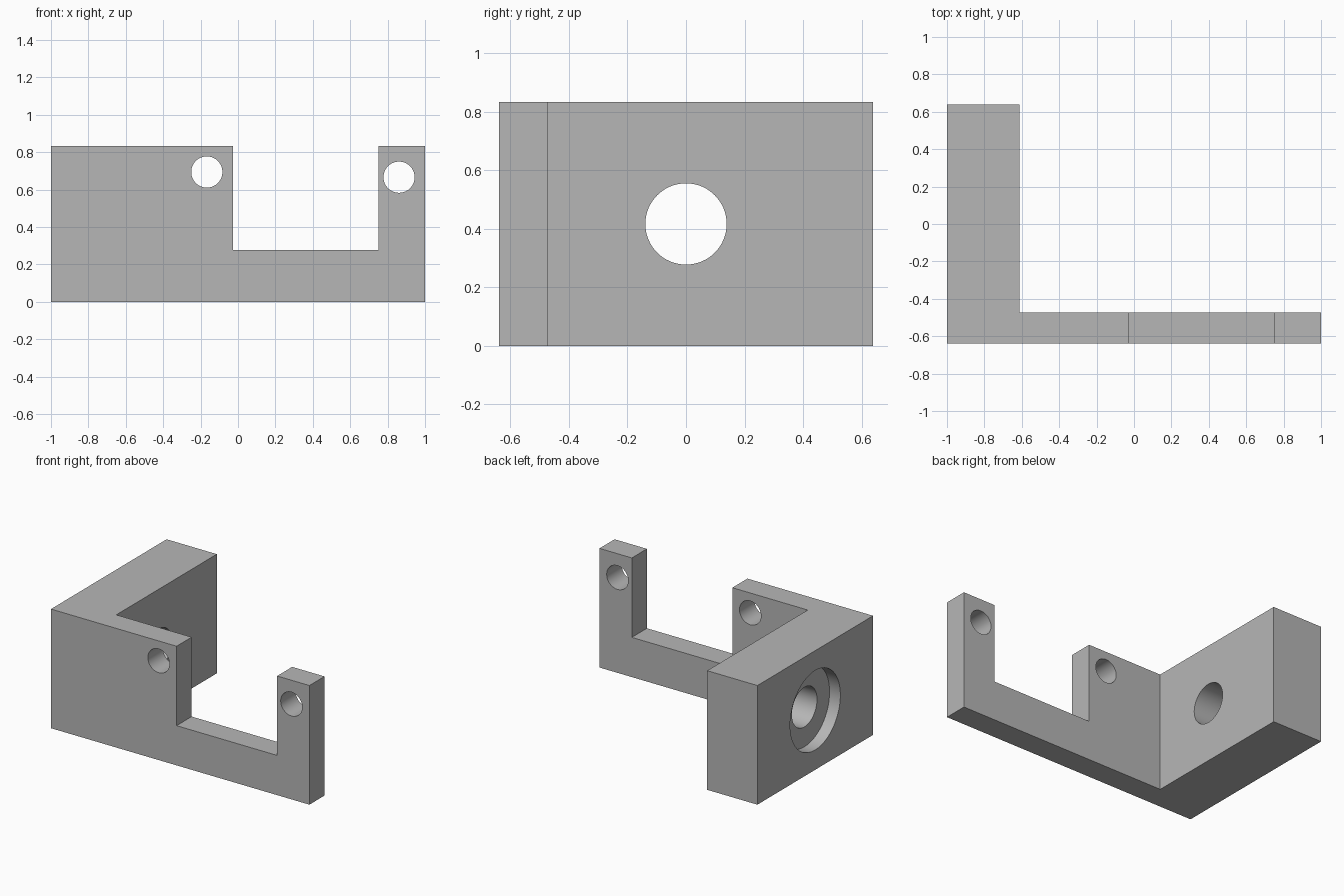
import bpy
import bmesh
import math
from mathutils import Vector

cube = bpy.data.objects.get("Cube")
if cube:
    bpy.data.objects.remove(cube, do_unlink=True)

U = 1 / 36                      # design unit: the bracket is 72 units long
LENGTH, DEPTH, HEIGHT = 72 * U, 46 * U, 30 * U
X0, Y0 = -LENGTH / 2, -DEPTH / 2
WALL, PLATE = 14 * U, 6 * U     # thickness of the side block and front plate
OVER = 0.1                      # cutter overshoot

grey = bpy.data.materials.new("plain grey")
grey.use_nodes = True
grey.diffuse_color = (0.47, 0.47, 0.47, 1)
grey.node_tree.nodes["Principled BSDF"].inputs["Base Color"].default_value = grey.diffuse_color


def prism(name, outline, height):
    """Extrude a closed outline lying on z = 0 upwards."""
    bm = bmesh.new()
    face = bm.faces.new([bm.verts.new((x, y, 0)) for x, y in outline])
    top = bmesh.ops.extrude_face_region(bm, geom=[face])["geom"]
    bmesh.ops.translate(bm, vec=(0, 0, height),
                        verts=[v for v in top if isinstance(v, bmesh.types.BMVert)])
    bmesh.ops.recalc_face_normals(bm, faces=bm.faces)
    mesh = bpy.data.meshes.new(name)
    bm.to_mesh(mesh)
    bm.free()
    obj = bpy.data.objects.new(name, mesh)
    bpy.context.collection.objects.link(obj)
    return obj


def cut(target, cutter):
    """Subtract the cutter from the target and discard it."""
    cutter.hide_render = True
    mod = target.modifiers.new("cut", "BOOLEAN")
    mod.operation, mod.solver, mod.object = "DIFFERENCE", "EXACT", cutter
    bpy.ops.object.select_all(action="DESELECT")
    target.select_set(True)
    bpy.context.view_layer.objects.active = target
    bpy.ops.object.modifier_apply(modifier=mod.name)
    bpy.data.objects.remove(cutter, do_unlink=True)


def bore(target, start, end, radius):
    """Drill a round hole between two points."""
    a, b = Vector(start), Vector(end)
    bpy.ops.mesh.primitive_cylinder_add(vertices=64, radius=radius, depth=(b - a).length,
                                        location=(a + b) / 2)
    tool = bpy.context.object
    tool.rotation_euler = (b - a).to_track_quat("Z", "Y").to_euler()
    bpy.context.view_layer.update()
    cut(target, tool)


# L-shaped body: front plate and side block
bracket = prism("bracket", [(X0, Y0), (-X0, Y0), (-X0, Y0 + PLATE),
                            (X0 + WALL, Y0 + PLATE), (X0 + WALL, -Y0), (X0, -Y0)], HEIGHT)
bracket.data.materials.append(grey)

# Notch in the front plate
left, right = -U, 27 * U
front, back = Y0 - OVER, Y0 + PLATE + OVER
notch = prism("notch_cutter", [(left, front), (right, front), (right, back), (left, back)], HEIGHT)
notch.location.z = 10 * U
bpy.context.view_layer.update()
cut(bracket, notch)

# Screw holes through the front plate
for x, z in ((-6 * U, 25 * U), (31 * U, 24 * U)):
    bore(bracket, (x, front, z), (x, back, z), 3 * U)

# Through hole and counterbore in the side block
mid = HEIGHT / 2
bore(bracket, (X0 - OVER, 0, mid), (X0 + WALL + OVER, 0, mid), 5 * U)
bore(bracket, (X0 - OVER, 0, mid), (X0 + 3 * U, 0, mid), 10 * U)

bpy.ops.object.shade_smooth_by_angle(angle=math.radians(30))
